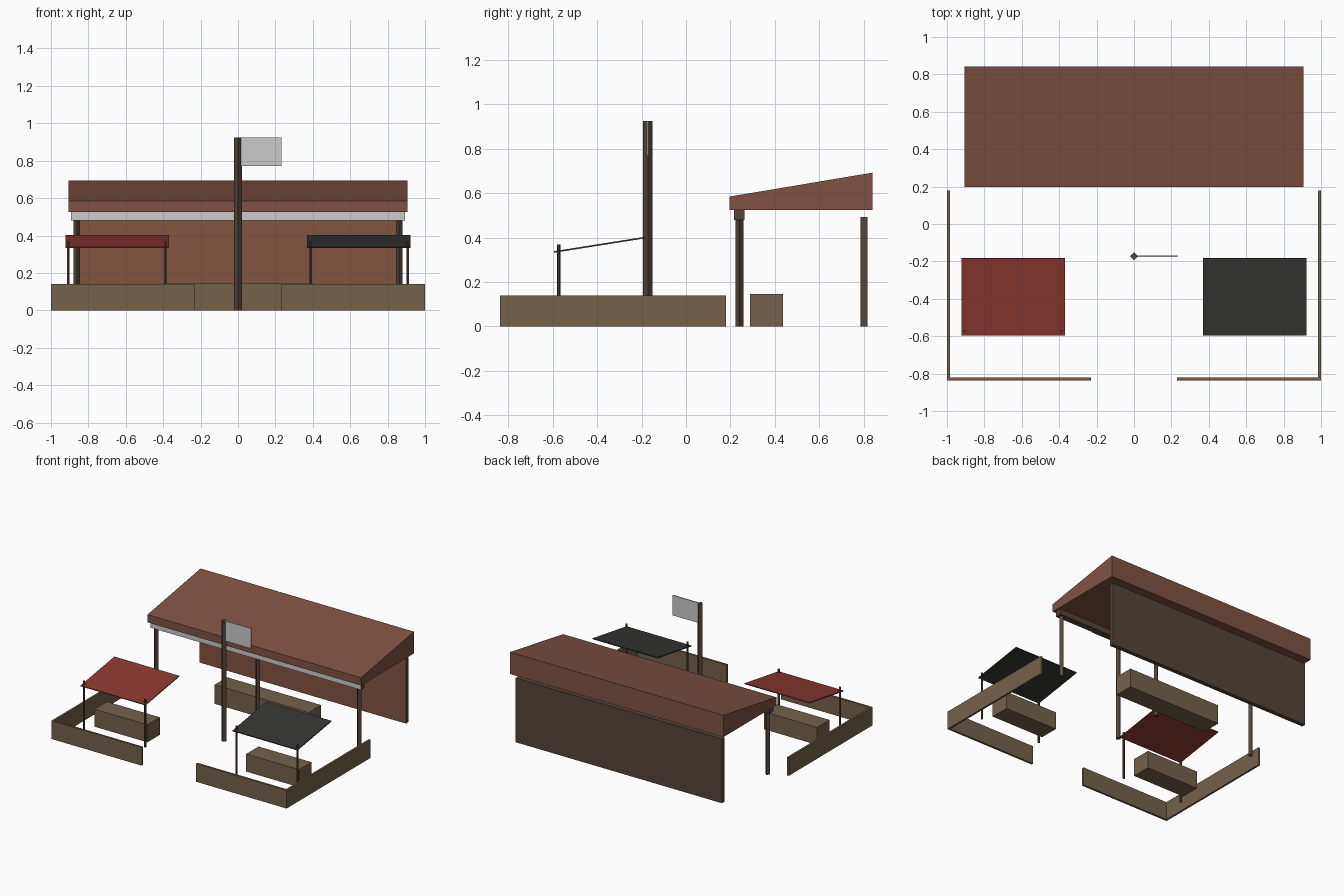
import bpy, bmesh, math

if "Cube" in bpy.data.objects:
    bpy.data.objects.remove(bpy.data.objects["Cube"])


def material(name, rgb):
    """Material from display (sRGB) values, stored as linear."""
    m = bpy.data.materials.new(name)
    m.diffuse_color = (*[((c + 0.055) / 1.055) ** 2.4 for c in rgb], 1)
    m.use_nodes = True
    m.node_tree.nodes["Principled BSDF"].inputs["Base Color"].default_value = m.diffuse_color
    return m


BRICK = material("brick", (0.51, 0.33, 0.25))
ROOF = material("roof_brown", (0.50, 0.32, 0.26))
STONE = material("stone", (0.455, 0.385, 0.295))
WOOD = material("dark_wood", (0.33, 0.27, 0.225))
RED = material("red_cloth", (0.55, 0.22, 0.19))
BLACK = material("black_cloth", (0.21, 0.21, 0.20))


def finish(name, bm, mat):
    bmesh.ops.recalc_face_normals(bm, faces=bm.faces)
    me = bpy.data.meshes.new(name)
    bm.to_mesh(me)
    bm.free()
    ob = bpy.data.objects.new(name, me)
    bpy.context.collection.objects.link(ob)
    if mat:
        me.materials.append(mat)
    return ob


def extrude_x(name, x0, x1, profile, mat=None):
    """Closed (y, z) profile extruded from x0 to x1."""
    bm = bmesh.new()
    face = bm.faces.new([bm.verts.new((x0, y, z)) for y, z in profile])
    out = bmesh.ops.extrude_face_region(bm, geom=[face])
    moved = [g for g in out["geom"] if isinstance(g, bmesh.types.BMVert)]
    bmesh.ops.translate(bm, verts=moved, vec=(x1 - x0, 0, 0))
    return finish(name, bm, mat)


def box(name, x0, x1, y0, y1, z0, z1, mat=None):
    return extrude_x(name, x0, x1, [(y0, z0), (y1, z0), (y1, z1), (y0, z1)], mat)


def pole(name, x, y, height, radius, sides, mat):
    bm = bmesh.new()
    bmesh.ops.create_cone(bm, cap_ends=True, segments=sides, radius1=radius,
                          radius2=radius, depth=height)
    bmesh.ops.translate(bm, verts=bm.verts, vec=(x, y, height / 2))
    return finish(name, bm, mat)


def paint(ob, mat, axis, sign):
    """Give the faces pointing along one axis direction another material."""
    ob.data.materials.append(mat)
    for f in ob.data.polygons:
        if f.normal[axis] * sign > 0.5:
            f.material_index = 1


# Shelter: wedge roof, dark beam with grey front face, and posts
extrude_x("roof", -0.907, 0.907,
          [(0.197, 0.525), (0.841, 0.525), (0.841, 0.693), (0.197, 0.585)], ROOF)
beam = box("front_beam", -0.893, 0.893, 0.216, 0.263, 0.48, 0.527, WOOD)
paint(beam, material("beam_grey", (0.8, 0.8, 0.8)), 1, -1)
for label, x in (("left", -0.862), ("middle", 0), ("right", 0.862)):
    pole("front_post_" + label, x, 0.24, 0.525, 0.018, 4, WOOD)

# Back wall: timber outside, brick coloured face inside
wall = box("back_wall", -0.877, 0.877, 0.785, 0.817, 0, 0.493, WOOD)
paint(wall, BRICK, 1, -1)

# Long bench under the shelter
box("shelter_bench", -0.4, 0.4, 0.288, 0.438, 0, 0.147, STONE)

# Flag and its pole
pole("flagpole", 0, -0.172, 0.925, 0.021, 4, WOOD)
box("flag", 0.012, 0.233, -0.176, -0.168, 0.771, 0.925)

# Mirrored yard parts: low walls, benches and sloped canopies
for label, s, cloth in (("left", -1, RED), ("right", 1, BLACK)):
    box("side_wall_" + label, s * 0.985, s * 1.0, -0.838, 0.18, 0, 0.14, STONE)
    low = box("front_wall_" + label, s * 0.23, s * 0.985, -0.838, -0.822, 0, 0.14, STONE)
    paint(low, BRICK, 2, 1)
    box("canopy_bench_" + label, s * 0.42, s * 0.87, -0.5, -0.35, 0, 0.135, STONE)
    extrude_x("canopy_" + label, s * 0.37, s * 0.922,
              [(-0.594, 0.332), (-0.183, 0.397), (-0.184, 0.404), (-0.595, 0.339)],
              cloth)
    for side, x in (("inner", 0.388), ("outer", 0.907)):
        pole(f"canopy_pole_{label}_{side}", s * x, -0.573, 0.37, 0.008, 6, WOOD)
